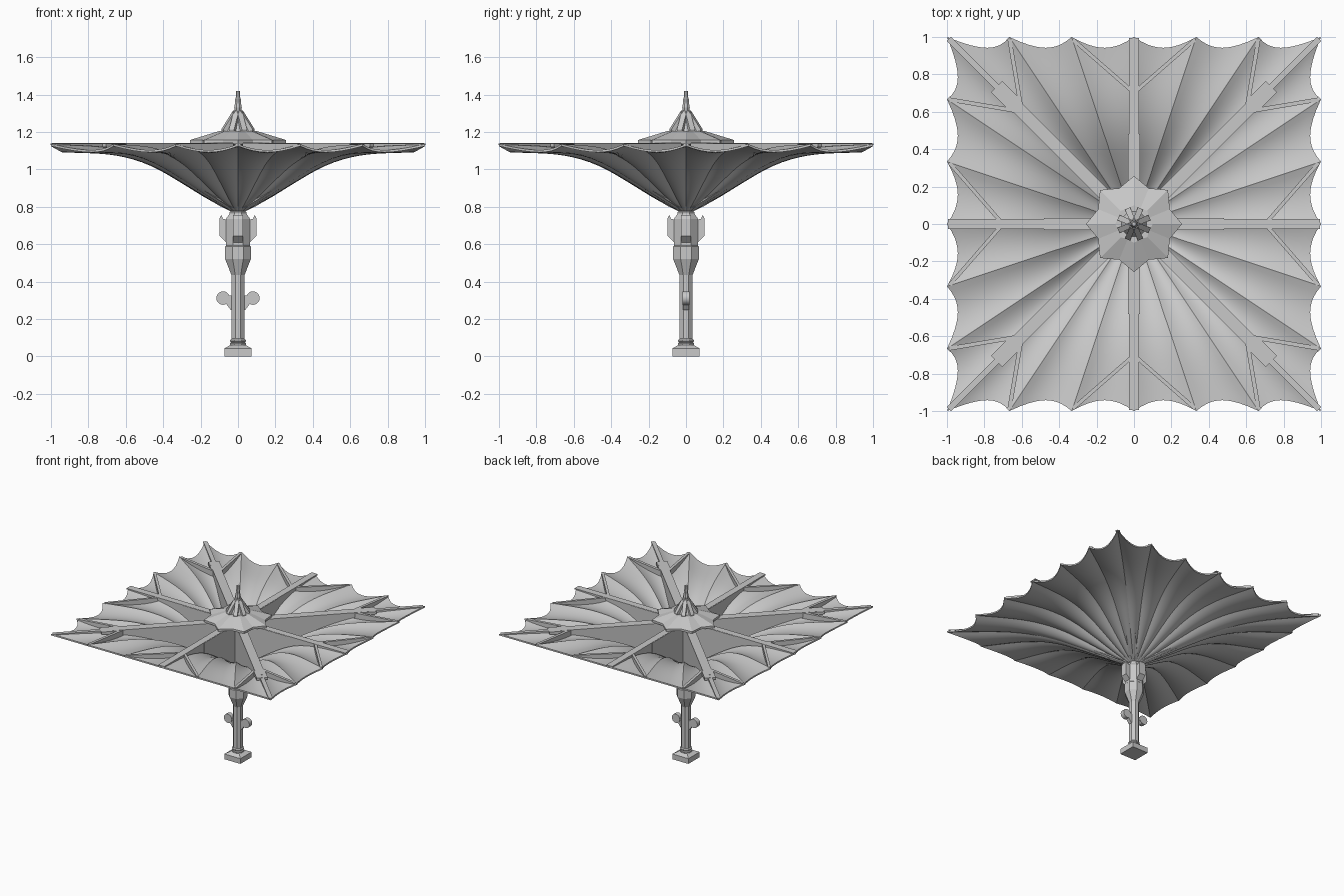
import bpy, bmesh, math
from mathutils import Matrix, Vector

cube = bpy.data.objects.get("Cube")
if cube:
    bpy.data.objects.remove(cube, do_unlink=True)

grey = bpy.data.materials.new("light_grey")
grey.use_nodes = True
grey.diffuse_color = (0.58, 0.58, 0.58, 1)
grey.node_tree.nodes["Principled BSDF"].inputs["Base Color"].default_value = (0.58, 0.58, 0.58, 1)

TOP = 1.14      # level of the beam tops
HUB = 0.045     # radius where the canopy meets the column
PULL = 0.058    # depth of the scallops in the rim
RIB = [(0, .79), (.14, .872), (.28, .96), (.42, 1.04), (.56, 1.093), (.72, 1.122), (1, 1.136)]


def finish(name, bm, smooth=False):
    bmesh.ops.recalc_face_normals(bm, faces=bm.faces)
    mesh = bpy.data.meshes.new(name)
    bm.to_mesh(mesh)
    bm.free()
    obj = bpy.data.objects.new(name, mesh)
    bpy.context.collection.objects.link(obj)
    mesh.materials.append(grey)
    if smooth:
        bpy.ops.object.select_all(action='DESELECT')
        obj.select_set(True)
        bpy.context.view_layer.objects.active = obj
        bpy.ops.object.shade_smooth_by_angle(angle=math.radians(24))


def rib_height(u):
    """Height along a rib, eased between the profile points."""
    def slope(k):
        p, q = RIB[max(k - 1, 0)], RIB[min(k + 1, len(RIB) - 1)]
        return (q[1] - p[1]) / (q[0] - p[0])
    i = next(k for k in range(len(RIB) - 1) if u <= RIB[k + 1][0])
    (a, za), (b, zb) = RIB[i], RIB[i + 1]
    h, t = b - a, (u - a) / (b - a)
    return (za * (1 + 2 * t) * (1 - t) ** 2 + slope(i) * h * t * (1 - t) ** 2
            + zb * t * t * (3 - 2 * t) + slope(i + 1) * h * t * t * (t - 1))


def arch(s):
    return 4 * s * (1 - s)


def sag(u, s):
    return 0.05 * u ** 0.8 * (1 - 0.35 * u) * arch(s)


def canopy_height(x, y):
    far, near = max(abs(x), abs(y)), min(abs(x), abs(y))
    s = (near / far * 3) % 1
    far /= 1 - PULL * far * far * arch(s)
    u = min(max((far - HUB) / (1 - HUB), 0), 1)
    return rib_height(u) - sag(u, s)


def add_plate(bm, pts, width, origin=(0, 0), angle=0):
    """Upright plate from an outline of (distance, height) points."""
    turn = Matrix.Translation((origin[0], origin[1], 0)) @ Matrix.Rotation(angle, 4, 'Z')
    sides = [[bm.verts.new(turn @ Vector((d, w, z))) for d, z in pts] for w in (-width / 2, width / 2)]
    bm.faces.new(sides[0])
    bm.faces.new(sides[1][::-1])
    for i in range(len(pts)):
        j = (i + 1) % len(pts)
        bm.faces.new((sides[0][i], sides[1][i], sides[1][j], sides[0][j]))


def add_fin(bm, start, end, width, top=TOP):
    """Flat-topped beam whose underside follows the canopy."""
    a, b = Vector(start), Vector(end)
    length, steps = (b - a).length, 14
    pts = [(0, top), (length, top)]
    for i in range(steps, -1, -1):
        p = a.lerp(b, i / steps)
        pts.append((length * i / steps, min(canopy_height(*p) - 0.003, top - 0.008)))
    add_plate(bm, pts, width, start, math.atan2(b.y - a.y, b.x - a.x))


def lathe(name, profile, sides=8, turn=math.pi / 8):
    bm = bmesh.new()
    rings = []
    for r, z in profile:
        rings.append([bm.verts.new((r * math.cos(turn + k * math.tau / sides),
                                    r * math.sin(turn + k * math.tau / sides), z)) for k in range(sides)])
    for low, high in zip(rings, rings[1:]):
        for k in range(sides):
            j = (k + 1) % sides
            bm.faces.new((low[k], low[j], high[j], high[k]))
    bm.faces.new(rings[0][::-1])
    bm.faces.new(rings[-1])
    finish(name, bm)


# Scalloped canopy: one billowing panel between each pair of ribs
corners = [(1, -1), (1, 1), (-1, 1), (-1, -1)]
tips = [Vector(corners[c]).lerp(Vector(corners[(c + 1) % 4]), k / 6) for c in range(4) for k in range(6)]
bm = bmesh.new()
ROWS, COLS = 20, 8
for k, tip in enumerate(tips):
    nxt = tips[(k + 1) % len(tips)]
    inner, inner_nxt = tip.normalized() * HUB, nxt.normalized() * HUB
    grid = []
    for i in range(ROWS + 1):
        u, row = i / ROWS, []
        for j in range(COLS + 1):
            s = j / COLS
            p = inner.lerp(tip, u).lerp(inner_nxt.lerp(nxt, u), s) * (1 - PULL * u * u * arch(s))
            row.append(bm.verts.new((p.x, p.y, rib_height(u) - sag(u, s))))
        grid.append(row)
    for i in range(ROWS):
        for j in range(COLS):
            bm.faces.new((grid[i][j], grid[i + 1][j], grid[i + 1][j + 1], grid[i][j + 1]))
bmesh.ops.remove_doubles(bm, verts=bm.verts[:], dist=0.0001)
lower = bmesh.ops.extrude_face_region(bm, geom=bm.faces[:], use_keep_orig=True)["geom"]
bmesh.ops.translate(bm, vec=(0, 0, -0.012), verts=[v for v in lower if isinstance(v, bmesh.types.BMVert)])
finish("canopy", bm, smooth=True)

# Straight beams and their forked struts
bm = bmesh.new()
for k in range(4):
    c, s = round(math.cos(k * math.pi / 2)), round(math.sin(k * math.pi / 2))

    def spin(x, y):
        return (x * c - y * s, x * s + y * c)
    add_fin(bm, spin(0.03, 0), spin(0.995, 0), 0.055)
    add_fin(bm, spin(0.2, 0), spin(0.48, 0), 0.062, TOP - 0.002)
    for side in (-1, 1):
        add_fin(bm, spin(0.71, 0.01 * side), spin(0.985, 0.325 * side), 0.02, TOP - 0.002)
finish("straight_beams", bm)

# Diagonal beams with a wide end block and thin corner pieces
bm = bmesh.new()
for sx in (-1, 1):
    for sy in (-1, 1):
        add_fin(bm, (0.02 * sx, 0.02 * sy), (0.7 * sx, 0.7 * sy), 0.068)
        add_fin(bm, (0.635 * sx, 0.635 * sy), (0.735 * sx, 0.735 * sy), 0.084, TOP - 0.001)
        add_fin(bm, (0.72 * sx, 0.72 * sy), (0.99 * sx, 0.99 * sy), 0.032, TOP - 0.002)
        add_fin(bm, (0.6 * sx, 0.6 * sy), (0.985 * sx, 0.665 * sy), 0.022, TOP - 0.003)
        add_fin(bm, (0.6 * sx, 0.6 * sy), (0.665 * sx, 0.985 * sy), 0.022, TOP - 0.003)
finish("diagonal_beams", bm)

# Star-shaped cap with a shallow hipped roof
bm = bmesh.new()
rings = []
for point, notch, z in ((.257, .207, 1.14), (.257, .207, 1.157), (.1, .09, 1.205)):
    rings.append([bm.verts.new(((notch if k % 2 else point) * math.cos(k * math.pi / 8),
                                (notch if k % 2 else point) * math.sin(k * math.pi / 8), z)) for k in range(16)])
for low, high in zip(rings, rings[1:]):
    for k in range(16):
        j = (k + 1) % 16
        bm.faces.new((low[k], low[j], high[j], high[k]))
bm.faces.new(rings[0][::-1])
bm.faces.new(rings[-1])
finish("star_cap", bm)

# Finned finial and spire
lathe("finial_core", [(.075, 1.2), (.018, 1.32)])
bm = bmesh.new()
for k in range(8):
    add_plate(bm, [(0, 1.2), (.09, 1.2), (.09, 1.215), (.022, 1.315), (0, 1.315)], 0.03,
              angle=(k + 0.5) * math.pi / 4)
finish("finial_fins", bm)
lathe("spire", [(.017, 1.3), (.022, 1.33), (.016, 1.36), (.016, 1.375), (.011, 1.39), (.011, 1.42)])

# Square foot
lathe("foot", [(.103, 0), (.103, .043), (.06, .06)], 4, math.pi / 4)

# Column shaft, rings and head
lathe("shaft", [(.038, .05), (.038, .45)])
lathe("lower_ring", [(.046, .055), (.046, .07), (.04, .075), (.046, .08), (.046, .088), (.038, .095)])
lathe("column_head", [(.038, .435), (.074, .52), (.074, .588), (.07, .592), (.07, .735), (.05, .762),
                      (.05, .772), (.042, .775), (.042, .8)])

# Four brackets around the column head
bm = bmesh.new()
for k in range(4):
    add_plate(bm, [(.05, .6), (.065, .61), (.1, .645), (.1, .735), (.09, .757), (.08, .735), (.05, .73)],
              0.056, angle=k * math.pi / 2)
finish("head_brackets", bm)

# Round lamps on short arms
for side, label in ((1, "left"), (-1, "right")):
    bm = bmesh.new()
    add_plate(bm, [(.03, .245), (.04, .25), (.07, .29), (.07, .325), (.03, .325)], 0.03,
              angle=0 if side > 0 else math.pi)
    finish(label + "_lamp_arm", bm)
    bm = bmesh.new()
    bmesh.ops.create_cone(bm, cap_ends=True, segments=20, radius1=.036, radius2=.036, depth=.036,
                          matrix=Matrix.Translation((.08 * side, 0, .312)) @ Matrix.Rotation(math.pi / 2, 4, 'X'))
    finish(label + "_lamp", bm, smooth=True)
